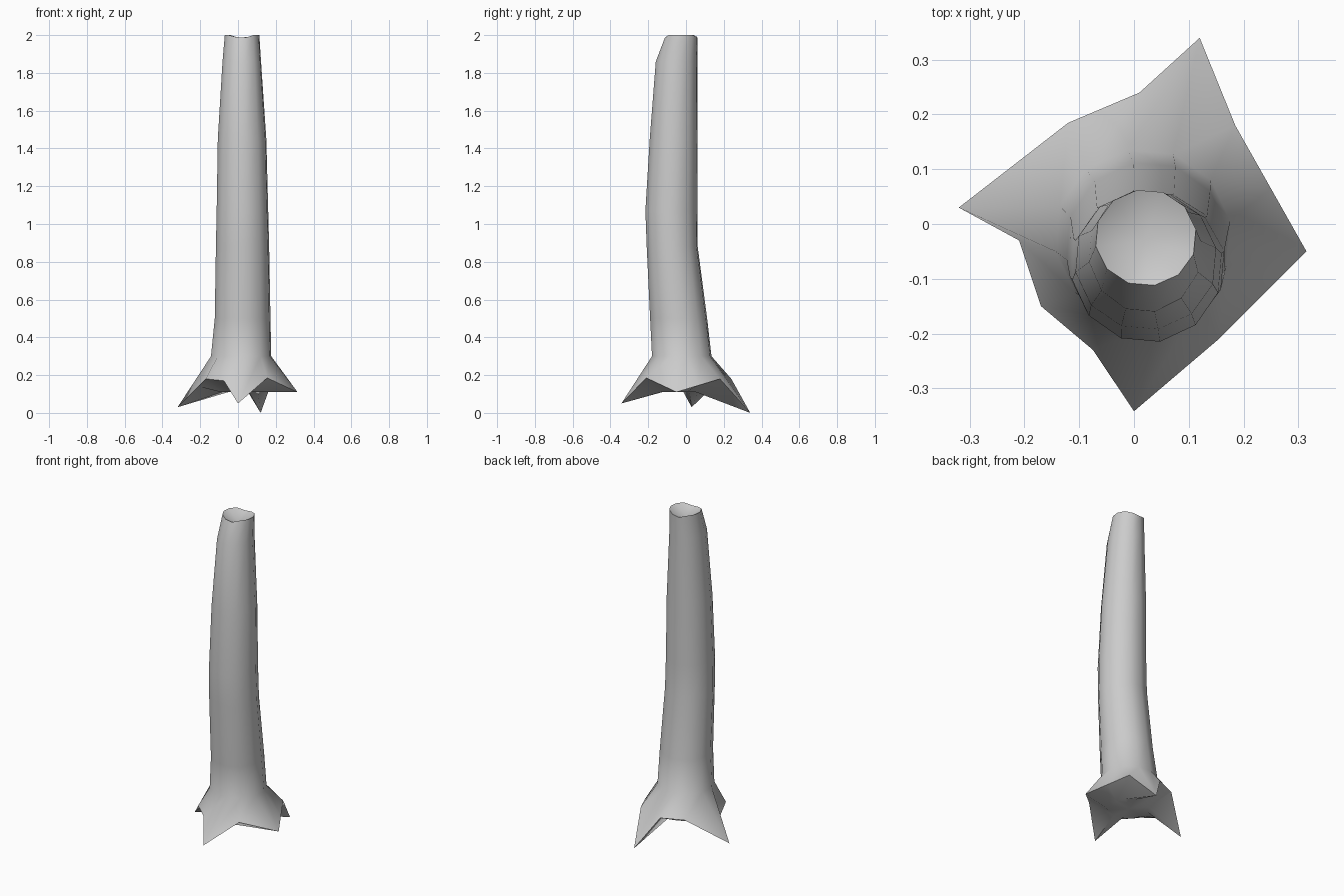
import bpy, bmesh, math

if "Cube" in bpy.data.objects:
    bpy.data.objects.remove(bpy.data.objects["Cube"])

# Root flare outline, counter-clockwise: four root tips with raised valleys between
flare = [(0.315, -0.05, 0.11), (0.25, 0.065, 0.145), (0.185, 0.18, 0.18),
         (0.12, 0.34, 0.0), (0.01, 0.24, 0.18), (-0.12, 0.185, 0.18),
         (-0.32, 0.03, 0.03), (-0.21, -0.03, 0.14), (-0.17, -0.15, 0.18),
         (-0.075, -0.23, 0.17), (0.0, -0.342, 0.05), (0.155, -0.21, 0.185)]
N = len(flare)

# Trunk cross-sections: z, x min, x max, y min, y max
sections = [(0.30, -0.143, 0.176, -0.180, 0.135),
            (0.50, -0.123, 0.172, -0.190, 0.112),
            (0.88, -0.117, 0.165, -0.208, 0.062),
            (1.07, -0.113, 0.160, -0.215, 0.060),
            (1.45, -0.107, 0.150, -0.192, 0.060),
            (1.86, -0.082, 0.122, -0.160, 0.060),
            (1.99, -0.070, 0.113, -0.112, 0.062)]

bm = bmesh.new()


def ring(z, x0, x1, y0, y1):
    cx, cy, rx, ry = (x0 + x1) / 2, (y0 + y1) / 2, (x1 - x0) / 2, (y1 - y0) / 2
    angles = [math.radians(30 * i - 20) for i in range(N)]
    return [bm.verts.new((cx + 1.015 * rx * math.cos(a), cy + 1.015 * ry * math.sin(a), z))
            for a in angles]


def bridge(lower, upper):
    for i in range(N):
        j = (i + 1) % N
        bm.faces.new((lower[i], lower[j], upper[j], upper[i]))


def cap(loop, centre):
    c = bm.verts.new(centre)
    for i in range(N):
        bm.faces.new((loop[i], loop[(i + 1) % N], c))


# Underside disc, root flare, then trunk
under = ring(0.11, -0.09, 0.13, -0.13, 0.09)
rings = [under, [bm.verts.new(p) for p in flare]] + [ring(*s) for s in sections]
for a, b in zip(rings, rings[1:]):
    bridge(a, b)

# Broken top rim: sides stand up, front and back dip
for v in rings[-1]:
    x = v.co.x - 0.02
    v.co.z = 1.98 + 0.02 * min(1, abs(x) / 0.06)

# Sunken top and closed underside
cap(rings[-1], (0.02, -0.03, 1.95))
cap(under[::-1], (0.02, -0.02, 0.11))
bmesh.ops.recalc_face_normals(bm, faces=bm.faces)

mesh = bpy.data.meshes.new("tree_trunk")
bm.to_mesh(mesh)
bm.free()
trunk = bpy.data.objects.new("tree_trunk", mesh)
bpy.context.collection.objects.link(trunk)
bpy.context.view_layer.objects.active = trunk
trunk.select_set(True)
bpy.ops.object.shade_smooth_by_angle(angle=math.radians(60))
